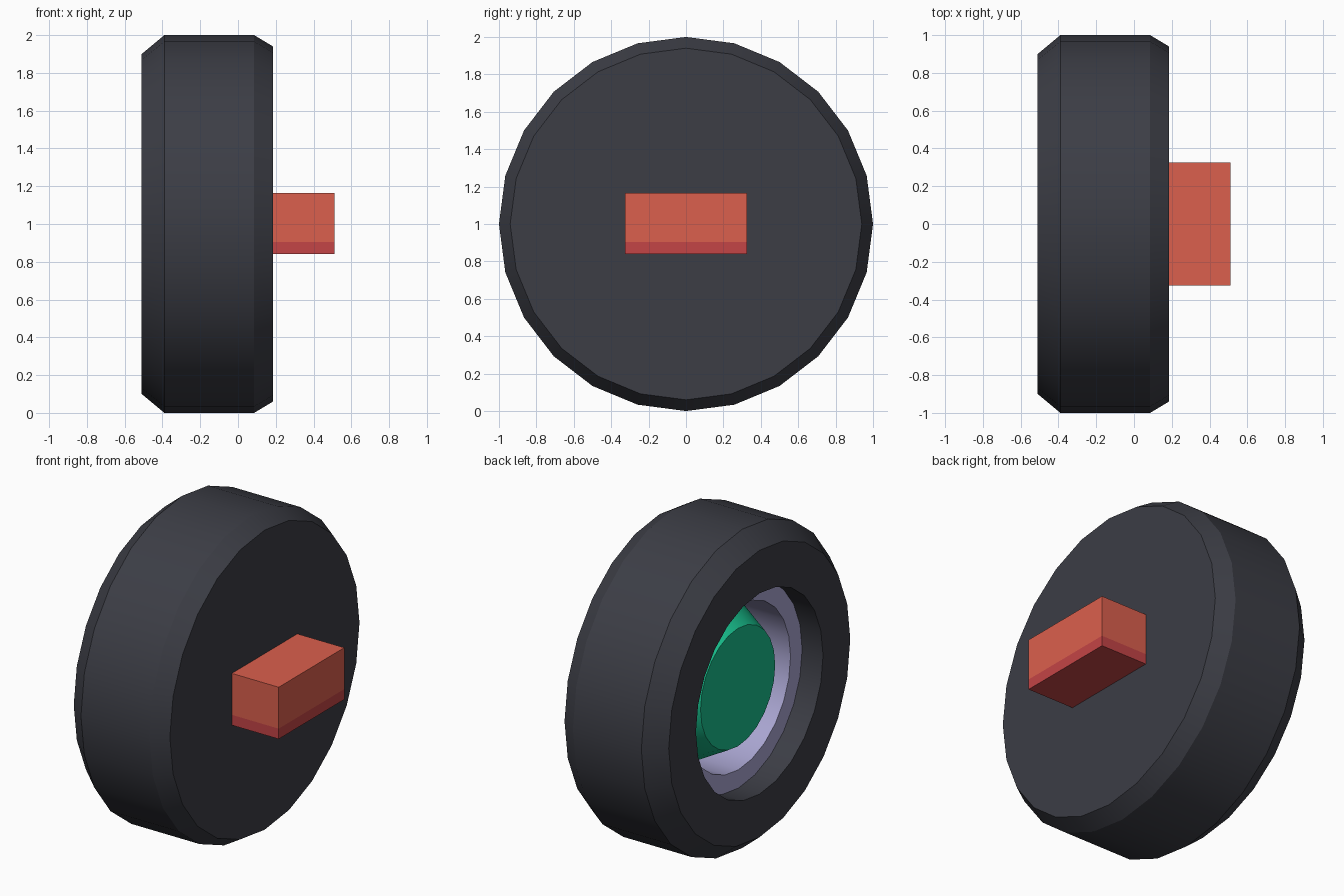
import bpy, bmesh, math

if "Cube" in bpy.data.objects:
    bpy.data.objects.remove(bpy.data.objects["Cube"])

SIDES = 24
AXLE_Z = 1.0


def finish(name, bm, color, smooth=False):
    bmesh.ops.recalc_face_normals(bm, faces=bm.faces)
    me = bpy.data.meshes.new(name)
    bm.to_mesh(me)
    bm.free()
    if smooth:
        me.shade_smooth()
        me.set_sharp_from_angle(angle=math.radians(30))
    mat = bpy.data.materials.new(name + "_paint")
    mat.diffuse_color = (*color, 1)
    mat.use_nodes = True
    mat.node_tree.nodes["Principled BSDF"].inputs["Base Color"].default_value = mat.diffuse_color
    me.materials.append(mat)
    ob = bpy.data.objects.new(name, me)
    bpy.context.collection.objects.link(ob)
    return ob


def lathe(name, profile, color, caps=True, closed=False):
    """Spin (x, radius) points about the axle, which runs along x."""
    bm = bmesh.new()
    rings = []
    for x, r in profile:
        rings.append([bm.verts.new((x, r * math.sin(2 * math.pi * i / SIDES),
                                    AXLE_Z + r * math.cos(2 * math.pi * i / SIDES)))
                      for i in range(SIDES)])
    pairs = list(zip(rings, rings[1:]))
    if closed:
        pairs.append((rings[-1], rings[0]))
    for a, b in pairs:
        for i in range(SIDES):
            j = (i + 1) % SIDES
            bm.faces.new((a[i], a[j], b[j], b[i]))
    if caps and not closed:
        bm.faces.new(rings[0])
        bm.faces.new(rings[-1])
    return finish(name, bm, color, smooth=True)


def block(name, lo, hi, color):
    bm = bmesh.new()
    bmesh.ops.create_cube(bm, size=1)
    for v in bm.verts:
        v.co = [l + (c + 0.5) * (h - l) for c, l, h in zip(v.co, lo, hi)]
    return finish(name, bm, color)


# Tyre: closed back, chamfered shoulders, round well on the outer side
lathe("tyre", [(0.185, 0.94), (0.085, 1.0), (-0.39, 1.0), (-0.51, 0.90),
               (-0.51, 0.63), (-0.09, 0.63)], (0.045, 0.047, 0.06))

# Rim: ring sunk into the well
lathe("rim", [(-0.365, 0.63), (-0.365, 0.515), (-0.10, 0.515), (-0.10, 0.63)],
      (0.40, 0.38, 0.64), closed=True)

# Hub: tapered cap in the middle of the rim
lathe("hub", [(-0.09, 0.515), (-0.10, 0.515), (-0.36, 0.37)], (0.009, 0.51, 0.26))

# Axle mount: block on the inner side with a darker strip below
block("axle_mount", (0.185, -0.325, 0.905), (0.51, 0.325, 1.165), (0.71, 0.115, 0.075))
block("axle_mount_base", (0.185, -0.325, 0.84), (0.51, 0.325, 0.905), (0.55, 0.058, 0.061))
